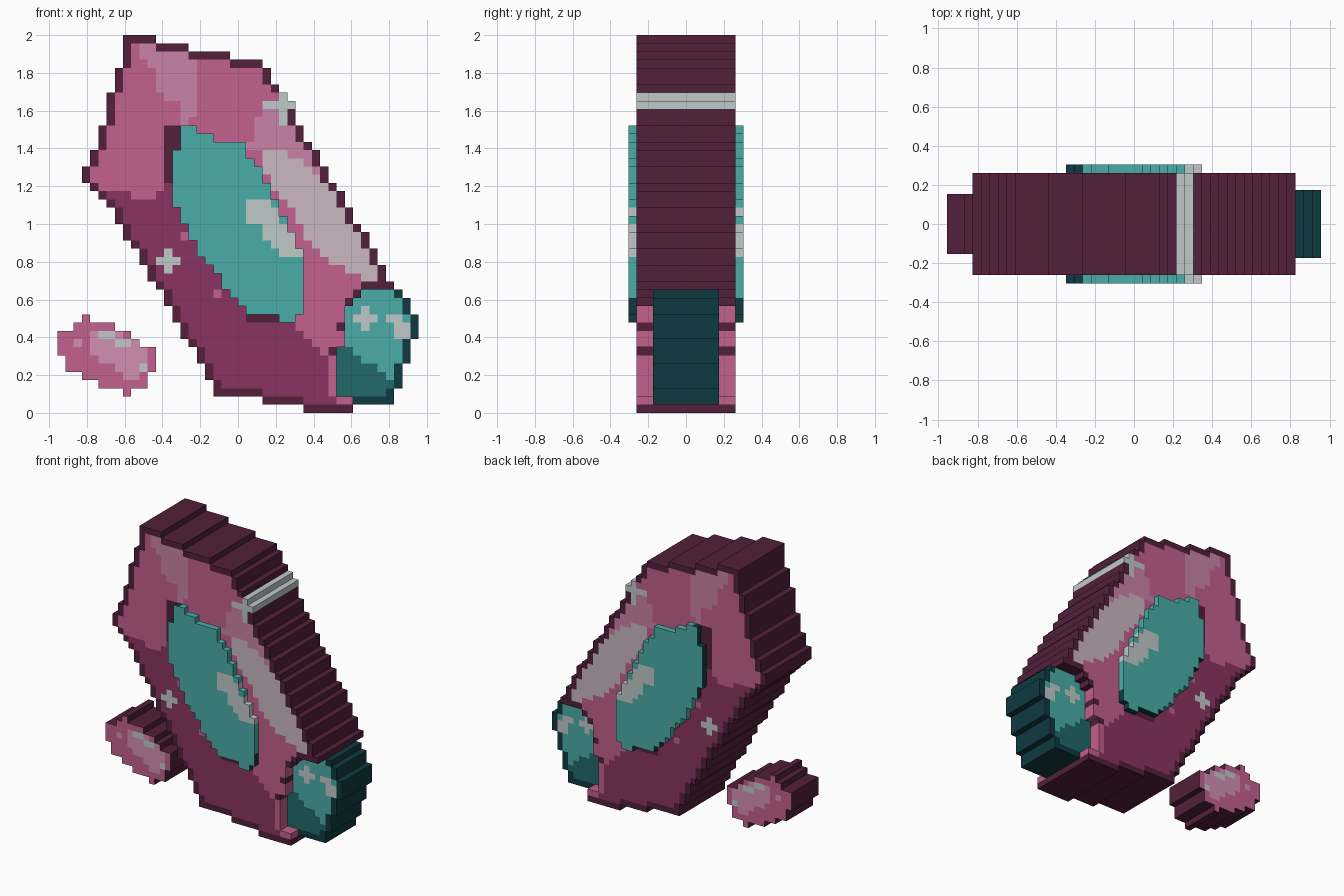
import bpy, bmesh

if "Cube" in bpy.data.objects:
    bpy.data.objects.remove(bpy.data.objects["Cube"], do_unlink=True)

U = 2 / 46            # size of one square step
COLS, ROWS = 44, 46


def linear(v):
    v /= 255
    return v / 12.92 if v <= 0.04045 else ((v + 0.055) / 1.055) ** 2.4


PALETTE = {
    "plum": (82, 32, 58), "magenta": (138, 52, 97), "pink": (195, 96, 143),
    "light_pink": (201, 131, 169), "pale_pink": (202, 184, 192), "silver": (192, 202, 201),
    "teal": (74, 173, 168), "deep_teal": (33, 104, 104), "dark_teal": (15, 58, 66),
    "bright_pink": (211, 143, 181),
}
NAMES = list(PALETTE)
MATS = []
for name, rgb in PALETTE.items():
    m = bpy.data.materials.new(name)
    m.use_nodes = True
    col = (*[linear(v) for v in rgb], 1)
    m.diffuse_color = col
    bsdf = m.node_tree.nodes["Principled BSDF"]
    bsdf.inputs["Base Color"].default_value = col
    bsdf.inputs["Roughness"].default_value = 0.8
    MATS.append(m)


def rect(x0, x1, z0, z1):
    return [(x0, z0), (x1, z0), (x1, z1), (x0, z1)]


def inside(x, z, poly):
    hit = False
    for (x0, z0), (x1, z1) in zip(poly, poly[1:] + poly[:1]):
        if (z0 > z) != (z1 > z) and x < (x1 - x0) * (z - z0) / (z1 - z0) + x0:
            hit = not hit
    return hit


def cells_in(*polys):
    """Grid cells whose centre lies in any of the polygons."""
    return {(i, j) for i in range(COLS) for j in range(ROWS)
            if any(inside((i + 0.5 - COLS / 2) * U, (j + 0.5) * U, p) for p in polys)}


def paint(cells, colour, *polys):
    for c in cells_in(*polys):
        if c in cells:
            cells[c] = colour


def around(c):
    i, j = c
    return [(i, j - 1), (i + 1, j), (i, j + 1), (i - 1, j)]


def build(name, cells, depth, side=lambda c, colour: colour):
    """Extrude coloured cells to +-depth, with walls along the stepped edge."""
    bm = bmesh.new()
    cache = {}

    def vert(i, j, s):
        if (i, j, s) not in cache:
            cache[i, j, s] = bm.verts.new(((i - COLS / 2) * U, s * depth, j * U))
        return cache[i, j, s]

    for (i, j), colour in cells.items():
        loop = [(i, j), (i + 1, j), (i + 1, j + 1), (i, j + 1)]
        for s, order in ((-1, loop), (1, loop[::-1])):
            bm.faces.new([vert(*p, s) for p in order]).material_index = NAMES.index(colour)
        for k, n in enumerate(around((i, j))):
            if n not in cells:
                a, b = loop[k], loop[(k + 1) % 4]
                f = bm.faces.new([vert(*a, -1), vert(*a, 1), vert(*b, 1), vert(*b, -1)])
                f.material_index = NAMES.index(side((i, j), colour))
    mesh = bpy.data.meshes.new(name)
    bm.to_mesh(mesh)
    bm.free()
    for m in MATS:
        mesh.materials.append(m)
    ob = bpy.data.objects.new(name, mesh)
    bpy.context.collection.objects.link(ob)


# Teal side crystal: dark rim on its right and lower edges
side_crystal = dict.fromkeys(cells_in([
    (0.65, 0.66), (0.87, 0.66), (0.87, 0.61), (0.91, 0.61), (0.91, 0.52), (0.957, 0.52),
    (0.957, 0.39), (0.91, 0.39), (0.91, 0.26), (0.87, 0.26), (0.87, 0.13), (0.82, 0.13),
    (0.82, 0.045), (0.61, 0.045), (0.61, 0.09), (0.52, 0.09), (0.52, 0.36), (0.565, 0.36),
    (0.565, 0.565), (0.61, 0.565), (0.61, 0.61), (0.65, 0.61)]), "teal")
paint(side_crystal, "deep_teal", [
    (0.5, 0.30), (0.57, 0.37), (0.62, 0.36), (0.64, 0.28), (0.72, 0.25),
    (0.74, 0.20), (0.84, 0.19), (0.84, 0.08), (0.5, 0.08)])
paint(side_crystal, "silver", rect(0.65, 0.70, 0.43, 0.57), rect(0.61, 0.74, 0.48, 0.53),
      rect(0.83, 0.92, 0.39, 0.48), rect(0.78, 0.87, 0.46, 0.53))
for (i, j), colour in list(side_crystal.items()):
    if (i + 1, j) not in side_crystal or (i, j - 1) not in side_crystal and i > 35:
        side_crystal[i, j] = "dark_teal"
build("side_crystal", side_crystal, 0.174, lambda c, colour: "dark_teal")

# Main gem body, notched where the side crystal sits
sparkle = [rect(0.217, 0.261, 1.52, 1.70), rect(0.13, 0.304, 1.61, 1.655)]
shape = cells_in([
    (-0.612, 2.01), (-0.44, 1.978), (0.14, 1.848), (0.165, 1.80), (0.82, 0.69), (0.82, 0.655),
    (0.70, 0.60), (0.61, 0.30), (0.61, 0), (0.35, 0), (0.35, 0.044), (0.13, 0.044),
    (0.13, 0.087), (-0.13, 0.087), (-0.14, 0.16), (-0.66, 1.06), (-0.83, 1.25), (-0.83, 1.30),
    (-0.78, 1.31), (-0.74, 1.44), (-0.66, 1.74), (-0.61, 1.87)], *sparkle) - set(side_crystal)
body = dict.fromkeys(shape, "pink")
# Lower shaded facet
paint(body, "magenta", [
    (-0.85, 1.20), (-0.62, 1.19), (-0.52, 1.14), (-0.42, 1.13), (-0.40, 1.22), (-0.30, 1.22),
    (0.0, 0.8), (0.30, 0.46), (0.52, 0.27), (0.53, 0.15), (0.60, 0.0), (-0.2, 0.0), (-0.9, 1.0)])
# Lit facets
paint(body, "light_pink",
      [(-0.53, 1.97), (-0.22, 1.95), (-0.22, 1.62), (-0.26, 1.53), (-0.30, 1.53),
       (-0.31, 1.63), (-0.42, 1.70), (-0.44, 1.80), (-0.53, 1.88)],
      [(0.13, 1.61), (0.33, 1.56), (0.50, 1.24), (0.14, 1.38), (0.04, 1.41), (0.09, 1.50)])
paint(body, "pale_pink", [
    (0.13, 1.40), (0.32, 1.36), (0.45, 1.25), (0.55, 1.17), (0.82, 0.74), (0.78, 0.70),
    (0.64, 0.72), (0.48, 0.81), (0.37, 0.93), (0.27, 1.10), (0.19, 1.17), (0.17, 1.24), (0.13, 1.28)])
# Dark seam beside the front plate
paint(body, "plum", rect(-0.39, -0.30, 1.21, 1.53), rect(0.045, 0.305, 0.477, 0.525))
# Dark rim; mostly pink where it meets the side crystal
for c in shape:
    gaps = [n for n in around(c) if n not in shape]
    if any(n in side_crystal for n in gaps):
        body[c] = "plum" if c[1] in (0, 7, 10) or c[1] >= 13 else "pink"
    elif gaps:
        body[c] = "plum"
# Glints
paint(body, "silver", *sparkle, rect(-0.435, -0.305, 0.783, 0.826), rect(-0.391, -0.348, 0.739, 0.87))
paint(body, "pink", rect(-0.305, -0.261, 0.913, 0.957), rect(-0.13, -0.087, 0.609, 0.652))
build("gem_body", body, 0.261)

# Raised teal plate on both faces
plate = dict.fromkeys(cells_in([
    (-0.305, 1.53), (-0.22, 1.53), (-0.22, 1.48), (-0.13, 1.48), (-0.13, 1.44), (0.0, 1.44),
    (0.05, 1.39), (0.10, 1.30), (0.17, 1.20), (0.22, 1.06), (0.30, 0.91), (0.345, 0.85),
    (0.345, 0.525), (0.305, 0.525), (0.305, 0.478), (0.217, 0.478), (0.217, 0.522),
    (0.08, 0.522), (0.0, 0.57), (-0.09, 0.70), (-0.22, 0.87), (-0.305, 1.05), (-0.35, 1.10),
    (-0.35, 1.39), (-0.305, 1.39)]), "teal")
paint(plate, "silver", [
    (0.04, 1.14), (0.18, 1.14), (0.20, 1.05), (0.26, 0.99), (0.30, 0.91), (0.35, 0.87),
    (0.35, 0.825), (0.26, 0.825), (0.17, 0.90), (0.13, 0.97), (0.04, 1.04)])
build("teal_plate", plate, 0.305,
      lambda c, colour: "dark_teal" if c[0] < 16 or c[1] < 14 else colour)

# Small loose shard with dark sides
shard = dict.fromkeys(cells_in([
    (-0.826, 0.522), (-0.783, 0.522), (-0.783, 0.478), (-0.652, 0.478), (-0.652, 0.435),
    (-0.565, 0.435), (-0.565, 0.391), (-0.522, 0.391), (-0.522, 0.348), (-0.435, 0.348),
    (-0.435, 0.217), (-0.478, 0.217), (-0.478, 0.13), (-0.565, 0.13), (-0.565, 0.087),
    (-0.609, 0.087), (-0.609, 0.13), (-0.739, 0.13), (-0.739, 0.174), (-0.826, 0.174),
    (-0.826, 0.217), (-0.913, 0.217), (-0.913, 0.304), (-0.957, 0.304), (-0.957, 0.435),
    (-0.87, 0.435), (-0.87, 0.478), (-0.826, 0.478)]), "pink")
paint(shard, "bright_pink", rect(-0.87, -0.826, 0.348, 0.391), [
    (-0.78, 0.39), (-0.74, 0.44), (-0.57, 0.40), (-0.48, 0.35), (-0.50, 0.22),
    (-0.57, 0.13), (-0.63, 0.22), (-0.78, 0.31)])
paint(shard, "silver", rect(-0.739, -0.652, 0.391, 0.435), rect(-0.652, -0.565, 0.348, 0.391),
      rect(-0.522, -0.478, 0.217, 0.261))
build("small_shard", shard, 0.153, lambda c, colour: "plum")
